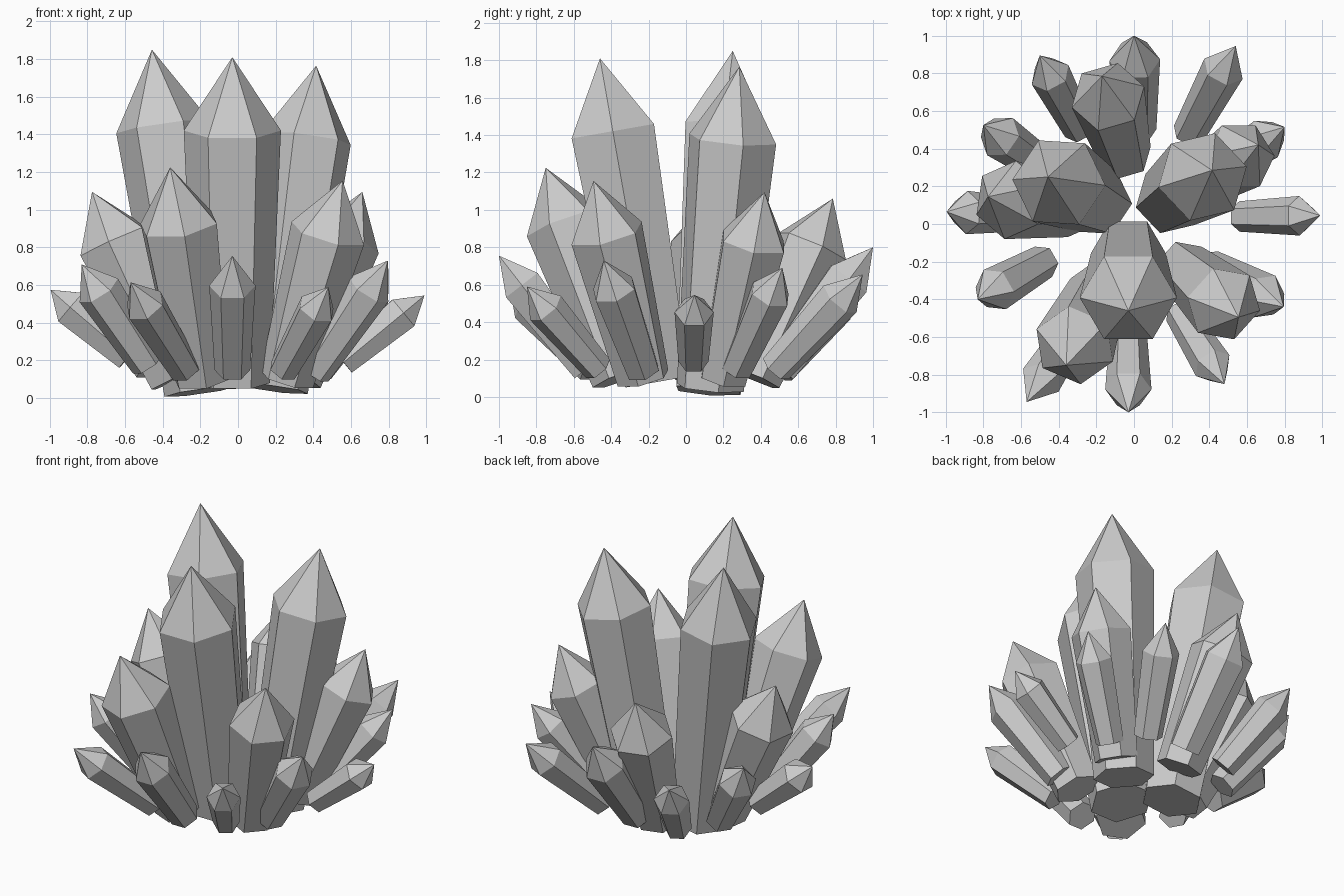
import bpy, bmesh
from math import cos, sin, pi, radians
from mathutils import Vector

if "Cube" in bpy.data.objects:
    bpy.data.objects.remove(bpy.data.objects["Cube"])


def crystal(name, base, tip, radius, shoulder, taper, spin=0):
    """Hexagonal shard: prism widening from its base to a shoulder, then a point."""
    base, tip = Vector(base), Vector(tip)
    axis = (tip - base).normalized()
    side = axis.cross(Vector((0, 0, 1))).normalized()   # a corner lies sideways to the lean
    up = axis.cross(side)
    bm = bmesh.new()

    def ring(centre, r):
        out = []
        for k in range(6):
            a = k * pi / 3 + radians(spin)
            out.append(bm.verts.new(centre + r * (cos(a) * side + sin(a) * up)))
        return out

    low = ring(base, radius * taper)
    high = ring(base.lerp(tip, shoulder), radius)
    apex = bm.verts.new(tip)
    bm.faces.new(low[::-1])
    for k in range(6):
        n = (k + 1) % 6
        bm.faces.new((low[k], low[n], high[n], high[k]))
        bm.faces.new((high[k], high[n], apex))
    bmesh.ops.recalc_face_normals(bm, faces=bm.faces)
    mesh = bpy.data.meshes.new(name)
    bm.to_mesh(mesh)
    bm.free()
    obj = bpy.data.objects.new(name, mesh)
    bpy.context.collection.objects.link(obj)


# Three tall central crystals: base, tip, radius, spin
large = [
    ((-.03, -.155, .08), (-.03, -.46, 1.81), .258, 0),
    ((-.20, .12, .035), (-.457, .25, 1.85), .25, -7),
    ((.19, .13, .05), (.415, .285, 1.765), .243, 9),
]
for i, (b, t, r, s) in enumerate(large):
    crystal(f"large_crystal_{i + 1}", b, t, r, .775, .77, s)

# Middle ring of leaning crystals
medium = [
    ((-.19, -.35, .10), (-.36, -.75, 1.225), .22),
    ((.26, -.23, .10), (.555, -.495, 1.155), .205),
    ((-.33, .08, .10), (-.775, .145, 1.095), .21),
    ((.31, .20, .10), (.66, .42, 1.095), .19),
    ((-.05, .37, .10), (-.17, .785, 1.06), .20),
]
for i, (b, t, r) in enumerate(medium):
    crystal(f"medium_crystal_{i + 1}", b, t, r, .735, .72)

# Outer ring of small splayed crystals
small = [
    ((.015, .50, .15), (0, 1.0, .80), .135),
    ((.29, .48, .15), (.54, .945, .655), .115),
    ((.42, .27, .15), (.80, .515, .69), .115),
    ((.40, -.23, .14), (.795, -.44, .73), .125),
    ((.56, .04, .19), (.99, .045, .545), .105),
    ((.24, -.47, .15), (.48, -.85, .59), .105),
    ((-.03, -.53, .15), (-.03, -1.0, .755), .123),
    ((-.28, -.50, .15), (-.57, -.945, .615), .112),
    ((-.48, -.20, .18), (-.83, -.40, .71), .12),
    ((-.58, .05, .22), (-.995, .065, .575), .115),
    ((-.46, .29, .16), (-.80, .525, .685), .12),
    ((-.29, .50, .14), (-.50, .895, .60), .11),
]
for i, (b, t, r) in enumerate(small):
    crystal(f"small_crystal_{i + 1}", b, t, r, .74, .77)
